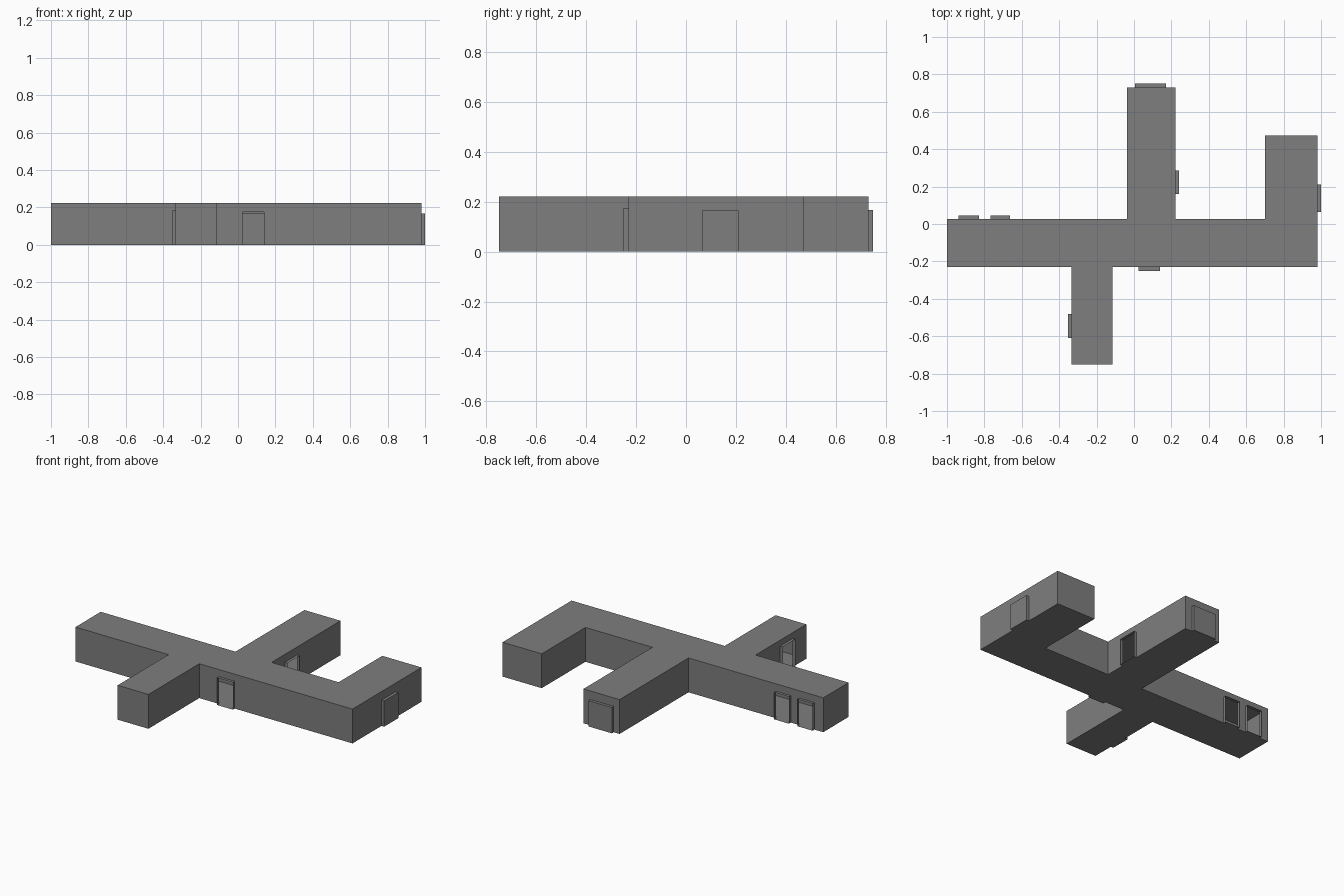
import bpy, bmesh
from mathutils import Vector

if "Cube" in bpy.data.objects:
    bpy.data.objects.remove(bpy.data.objects["Cube"])

HEIGHT = 0.222
DEPTH = 0.019

# Counter-clockwise floor plan of the corridors
PLAN = [(-1, -.231), (-.335, -.231), (-.335, -.75), (-.115, -.75), (-.115, -.231),
        (.98, -.231), (.98, .473), (.70, .473), (.70, .027), (.221, .027),
        (.221, .731), (-.037, .731), (-.037, .027), (-1, .027)]

# Doorways: name, wall index, range along the wall axis, height, closed
DOORS = [
    ("front_doorway", 4, .025, .138, .176, False),
    ("front_wing_doorway", 1, -.482, -.61, .184, False),
    ("right_closed_door", 5, .065, .21, .166, True),
    ("back_wing_side_doorway", 9, .161, .287, .171, False),
    ("back_wing_closed_door", 10, .172, .005, .167, True),
    ("left_doorway_inner", 12, -.662, -.768, .174, False),
    ("left_doorway_outer", 12, -.828, -.937, .174, False),
]

# Dark grey finish
dark = bpy.data.materials.new("dark_grey")
dark.diffuse_color = (.21, .21, .21, 1)
dark.use_nodes = True
dark.node_tree.nodes["Principled BSDF"].inputs["Base Color"].default_value = dark.diffuse_color


def make_object(name, polygons):
    bm = bmesh.new()
    for poly in polygons:
        bm.faces.new([bm.verts.new(p) for p in poly])
    bmesh.ops.remove_doubles(bm, verts=bm.verts, dist=1e-5)
    mesh = bpy.data.meshes.new(name)
    bm.to_mesh(mesh)
    bm.free()
    mesh.materials.append(dark)
    obj = bpy.data.objects.new(name, mesh)
    bpy.context.collection.objects.link(obj)


def lift(p, z):
    return Vector((p[0], p[1], z))


# Hollow corridor shell: floor, roof and walls notched for the doorways
shell = [[lift(p, 0) for p in reversed(PLAN)], [lift(p, HEIGHT) for p in PLAN]]
for i, start in enumerate(PLAN):
    a, b = lift(start, 0), lift(PLAN[(i + 1) % len(PLAN)], 0)
    along = (b - a).normalized()
    outward = Vector((along.y, -along.x, 0))
    axis = 0 if abs(along.x) > .5 else 1
    outline = [a]
    for name, wall, lo, hi, top, closed in DOORS:
        if wall != i:
            continue
        p = a + along * abs(lo - a[axis])
        q = a + along * abs(hi - a[axis])
        up, out = Vector((0, 0, top)), outward * DEPTH
        outline += [p, p + up, q + up, q]
        # Door surround: sill, lintel, two jambs and an optional door leaf
        parts = [
            [p + out, p, q, q + out],
            [p + up, p + up + out, q + up + out, q + up],
            [p, p + out, p + up + out, p + up],
            [q, q + up, q + up + out, q + out],
        ]
        if closed:
            parts.append([p + out, q + out, q + up + out, p + up + out])
        make_object(name, parts)
    outline += [b, lift(b, HEIGHT), lift(a, HEIGHT)]
    shell.append(outline)
make_object("corridor_shell", shell)
